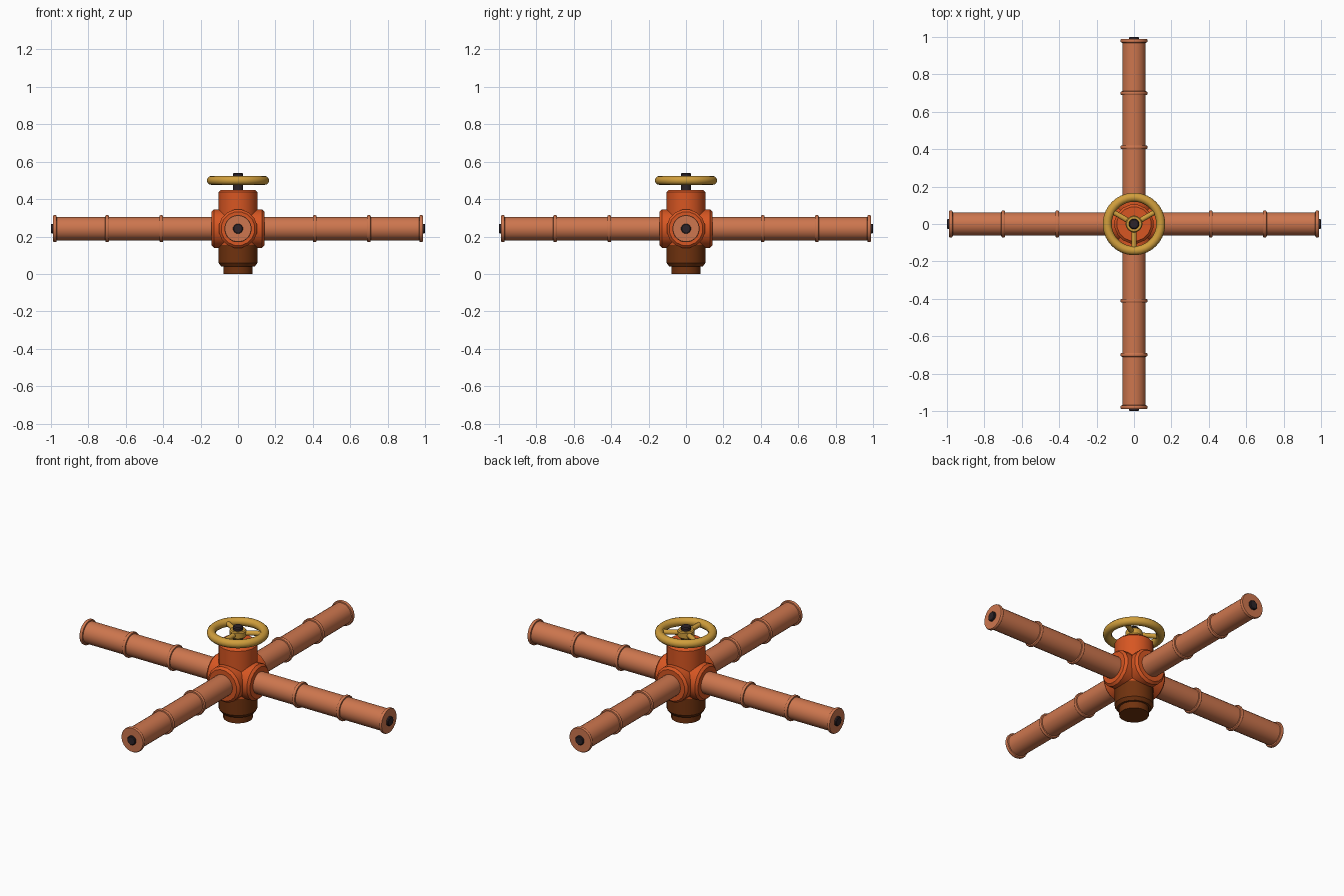
import bpy, bmesh, math
from mathutils import Matrix, Vector

if "Cube" in bpy.data.objects:
    bpy.data.objects.remove(bpy.data.objects["Cube"])


def srgb(r, g, b):
    f = lambda c: c / 12.92 if c <= 0.04045 else ((c + 0.055) / 1.055) ** 2.4
    return (f(r / 255), f(g / 255), f(b / 255), 1)


def material(name, *rgb):
    m = bpy.data.materials.new(name)
    m.diffuse_color = srgb(*rgb)
    m.use_nodes = True
    m.node_tree.nodes["Principled BSDF"].inputs["Base Color"].default_value = m.diffuse_color
    return m


ORANGE = material("orange paint", 215, 86, 34)
BROWN = material("dark brown", 112, 50, 14)
COPPER = material("copper", 205, 118, 78)
BRASS = material("brass", 208, 158, 60)
BLACK = material("black metal", 46, 36, 40)


def finish(bm, name, mat, matrix):
    bmesh.ops.recalc_face_normals(bm, faces=bm.faces)
    me = bpy.data.meshes.new(name)
    bm.to_mesh(me)
    bm.free()
    me.materials.append(mat)
    ob = bpy.data.objects.new(name, me)
    bpy.context.collection.objects.link(ob)
    ob.matrix_world = matrix
    bpy.context.view_layer.objects.active = ob
    ob.select_set(True)
    bpy.ops.object.shade_smooth_by_angle(angle=math.radians(35))
    ob.select_set(False)
    return ob


def lathe(name, profile, mat, sides=24, matrix=Matrix(), closed=False):
    """Spin (radius, height) points around z; ends capped unless closed."""
    bm = bmesh.new()
    rings = []
    for r, z in profile:
        rings.append([bm.verts.new((r * math.cos(a), r * math.sin(a), z))
                      for a in (2 * math.pi * (i + 0.5) / sides for i in range(sides))])
    pairs = list(zip(rings, rings[1:]))
    if closed:
        pairs.append((rings[-1], rings[0]))
    else:
        bm.faces.new(rings[0])
        bm.faces.new(rings[-1])
    for a, b in pairs:
        for i in range(sides):
            j = (i + 1) % sides
            bm.faces.new((a[i], a[j], b[j], b[i]))
    return finish(bm, name, mat, matrix)


AXIS_Z = 0.242

# Valve body: painted upper half, darker lower half and foot
lathe("upper_body", [(0.105, 0.155), (0.105, 0.437), (0.092, 0.45)], ORANGE, 16)
lathe("lower_body", [(0.08, 0), (0.08, 0.04), (0.092, 0.04), (0.105, 0.058),
                     (0.105, 0.155)], BROWN, 16)

# Four identical arms: socket, banded pipe and end bolt
for k, side in enumerate(("right", "back", "left", "front")):
    m = (Matrix.Translation((0, 0, AXIS_Z)) @ Matrix.Rotation(k * math.pi / 2, 4, 'Z')
         @ Matrix.Rotation(math.pi / 2, 4, 'Y'))
    lathe(side + "_socket", [(0.104, 0), (0.104, 0.129), (0.091, 0.142)], ORANGE, 16, m)
    prof = [(0.063, 0.1)]
    for c in (0.41, 0.70):
        prof += [(0.063, c - 0.01), (0.07, c - 0.009), (0.073, c - 0.004),
                 (0.073, c + 0.004), (0.07, c + 0.009), (0.063, c + 0.01)]
    prof += [(0.063, 0.969), (0.07, 0.97), (0.073, 0.975), (0.073, 0.983), (0.07, 0.988)]
    lathe(side + "_pipe", prof, COPPER, 24, m)
    lathe(side + "_end_bolt", [(0.027, 0.97), (0.027, 0.996), (0.023, 1.0)], BLACK, 12, m)

# Valve stem
lathe("stem", [(0.028, 0.44), (0.028, 0.534), (0.023, 0.54)], BLACK, 12)

# Hand wheel: rim, hub and three spokes
rim = [(0.143 + 0.024 * math.cos(t), 0.5 + 0.024 * math.sin(t))
       for t in (2 * math.pi * i / 12 for i in range(12))]
lathe("wheel_rim", rim, BRASS, 36, closed=True)
lathe("wheel_hub", [(0.04, 0.478), (0.045, 0.484), (0.045, 0.514), (0.04, 0.52)], BRASS, 20)
for i, deg in enumerate((30, 150, 270)):
    m = (Matrix.Translation((0, 0, 0.5)) @ Matrix.Rotation(math.radians(deg), 4, 'Z')
         @ Matrix.Rotation(math.pi / 2, 4, 'Y'))
    lathe("wheel_spoke_%d" % (i + 1), [(0.014, 0.03), (0.014, 0.135)], BRASS, 12, m)
